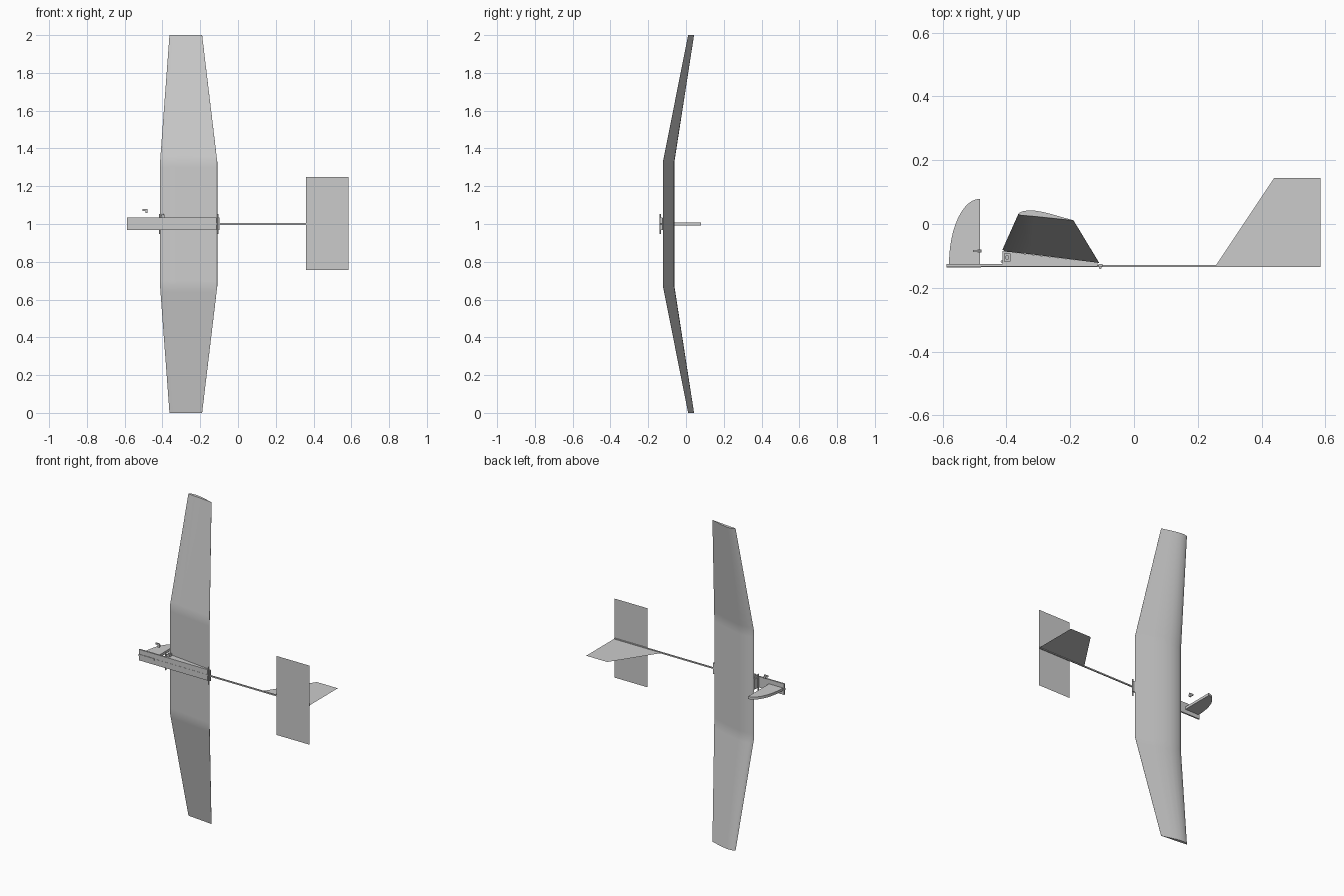
import bpy, bmesh, math
from mathutils import Vector

cube = bpy.data.objects.get("Cube")
if cube:
    bpy.data.objects.remove(cube)

grey = bpy.data.materials.new("plain grey")
grey.use_nodes = True
colour = (0.6, 0.6, 0.6, 1)
grey.diffuse_color = colour
grey.node_tree.nodes["Principled BSDF"].inputs["Base Color"].default_value = colour


def finish(name, bm, smooth=False):
    bmesh.ops.recalc_face_normals(bm, faces=bm.faces)
    mesh = bpy.data.meshes.new(name)
    bm.to_mesh(mesh)
    bm.free()
    mesh.materials.append(grey)
    obj = bpy.data.objects.new(name, mesh)
    bpy.context.collection.objects.link(obj)
    if smooth:
        bpy.ops.object.select_all(action='DESELECT')
        obj.select_set(True)
        bpy.context.view_layer.objects.active = obj
        bpy.ops.object.shade_smooth_by_angle(angle=math.radians(35))
    return obj


def plate(name, outline, z0, z1, smooth=False):
    """Side outline in x, y, extruded from z0 to z1 (a sheet when equal)."""
    bm = bmesh.new()
    face = bm.faces.new([bm.verts.new((x, y, z0)) for x, y in outline])
    if z1 > z0:
        ext = bmesh.ops.extrude_face_region(bm, geom=[face], use_keep_orig=True)
        moved = [v for v in ext["geom"] if isinstance(v, bmesh.types.BMVert)]
        bmesh.ops.translate(bm, verts=moved, vec=(0, 0, z1 - z0))
    return finish(name, bm, smooth)


def block(name, x0, x1, y0, y1, z0, z1):
    return plate(name, [(x0, y0), (x1, y0), (x1, y1), (x0, y1)], z0, z1)


def rod(name, x, y, radius, z0, z1):
    ring = [(x + radius * math.cos(a * math.tau / 12),
             y + radius * math.sin(a * math.tau / 12)) for a in range(12)]
    return plate(name, ring, z0, z1, True)


# Wing: flat-bottomed section lofted through centre, bends and tips
upper = [(0, 0.012), (0.015, 0.035), (0.05, 0.06), (0.1, 0.08), (0.2, 0.1),
         (0.3, 0.104), (0.45, 0.095), (0.65, 0.064), (0.85, 0.028), (1, 0.004)]
lower = [(1, 0), (0.7, 0.001), (0.3, 0.001), (0.03, -0.004)]
centre = (Vector((-0.413, -0.084)), Vector((-0.11, -0.122)))
tip = (Vector((-0.363, 0.029)), Vector((-0.19, 0.011)))


def wing_section(bm, offset):
    t = max(0, (abs(offset) - 0.33) / 0.67)
    front, back = centre[0].lerp(tip[0], t), centre[1].lerp(tip[1], t)
    chord = back - front
    up = Vector((-chord.y, chord.x))
    ring = []
    for s, h in upper + lower:
        p = front + chord * s + up * h
        ring.append(bm.verts.new((p.x, p.y, 1 + offset)))
    return ring


bm = bmesh.new()
half = [0.3, 0.33, 0.36, 1]
rings = [wing_section(bm, o) for o in [-h for h in reversed(half)] + half]
for a, b in zip(rings, rings[1:]):
    for i in range(len(a)):
        j = (i + 1) % len(a)
        bm.faces.new((a[i], a[j], b[j], b[i]))
for end in (rings[0], rings[-1]):
    bm.faces.new(end)
finish("wing", bm, True)

# Fuselage plate, wing saddle and long boom
block("fuselage_plate", -0.588, -0.115, -0.134, -0.125, 0.967, 1.035)
plate("wing_saddle", [(-0.413, -0.125), (-0.115, -0.125), (-0.115, -0.121),
                      (-0.413, -0.085)], 0.969, 1.033)
block("fuselage_end_cap", -0.112, -0.098, -0.134, -0.125, 0.967, 1.035)
block("tail_boom", -0.588, 0.585, -0.135, -0.128, 0.996, 1.004)
block("nose_strip", -0.588, -0.48, -0.137, -0.134, 0.994, 1.006)

# Curved nose fin
curve = [(-0.483 - 0.097 * math.cos(a * math.pi / 24),
          -0.125 + 0.204 * math.sin(a * math.pi / 24)) for a in range(13)]
plate("nose_fin", curve + [(-0.483, -0.125)], 0.992, 1.008, True)

# Thin tail surfaces
plate("tail_fin", [(0.256, -0.131), (0.585, -0.131), (0.585, 0.145),
                   (0.44, 0.145)], 1.0, 1.0)
bm = bmesh.new()
bm.faces.new([bm.verts.new((x, -0.1355, z)) for x, z in
              ((0.36, 0.757), (0.585, 0.757), (0.585, 1.248), (0.36, 1.248))])
finish("tailplane", bm)

# Wing retaining dowels
rod("front_dowel", -0.414, -0.118, 0.004, 0.947, 1.053)
rod("rear_dowel", -0.106, -0.137, 0.004, 0.947, 1.053)

# Small timer beside the saddle and loose tow hook at the nose
block("timer_body", -0.408, -0.388, -0.118, -0.092, 1.033, 1.047)
rod("timer_knob", -0.398, -0.105, 0.007, 1.047, 1.053)
block("hook_bar", -0.505, -0.478, -0.088, -0.082, 1.07, 1.08)
block("hook_leg", -0.49, -0.478, -0.09, -0.08, 1.057, 1.072)
